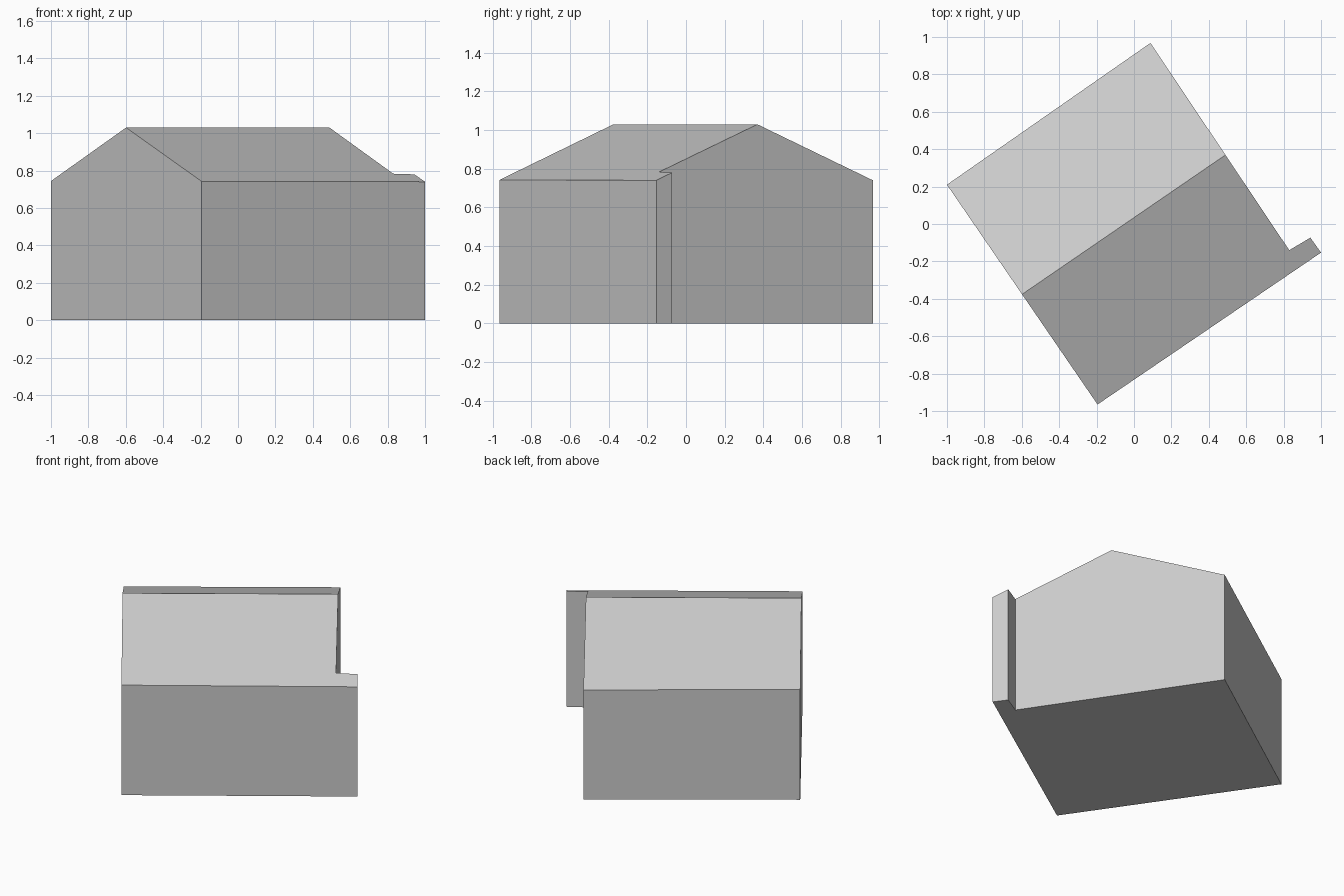
import bpy
import bmesh
from mathutils import Vector

cube = bpy.data.objects.get("Cube")
if cube:
    bpy.data.objects.remove(cube, do_unlink=True)

EAVE, RIDGE = 0.74, 1.03
FOOTPRINT = [(-1, 0.21), (-0.195, -0.965), (1, -0.153),
             (0.943, -0.073), (0.83, -0.14), (0.088, 0.968)]
ridge_start, ridge_end = Vector((-0.59, -0.37, 0)), Vector((0.49, 0.37, 0))
along = (ridge_end - ridge_start).normalized()
across = Vector((-along.y, along.x, 0))
half_span = max(abs((Vector((x, y, 0)) - ridge_start).dot(across))
                for x, y in FOOTPRINT)

gray = bpy.data.materials.new("light gray")
gray.use_nodes = True
gray.diffuse_color = (0.6, 0.6, 0.6, 1)
gray.node_tree.nodes["Principled BSDF"].inputs["Base Color"].default_value = gray.diffuse_color


def roof_height(point):
    """Height of the gable roof above a plan position."""
    distance = abs((point - ridge_start).dot(across))
    return EAVE + (RIDGE - EAVE) * (1 - distance / half_span)


def add_object(name, bm):
    mesh = bpy.data.meshes.new(name)
    bm.to_mesh(mesh)
    bm.free()
    mesh.materials.append(gray)
    obj = bpy.data.objects.new(name, mesh)
    bpy.context.collection.objects.link(obj)


def building_shell():
    """Extrude the footprint, split it at the ridge and raise its top."""
    bm = bmesh.new()
    floor = bm.faces.new([bm.verts.new((x, y, 0)) for x, y in FOOTPRINT])
    result = bmesh.ops.extrude_face_region(bm, geom=[floor], use_keep_orig=True)
    top = [v for v in result["geom"] if isinstance(v, bmesh.types.BMVert)]
    bmesh.ops.translate(bm, verts=top, vec=(0, 0, EAVE))
    bmesh.ops.bisect_plane(bm, geom=bm.verts[:] + bm.edges[:] + bm.faces[:],
                           plane_co=ridge_start, plane_no=across)
    for v in bm.verts:
        if v.co.z > EAVE / 2:
            v.co.z = roof_height(v.co)
    bmesh.ops.recalc_face_normals(bm, faces=bm.faces[:])
    return bm


# Walls with gables and floor, then the two roof slopes
for name, keep_roof in (("walls_and_floor", False), ("gable_roof", True)):
    shell = building_shell()
    unwanted = [f for f in shell.faces if (f.normal.z > 0.5) != keep_roof]
    bmesh.ops.delete(shell, geom=unwanted, context='FACES')
    add_object(name, shell)
